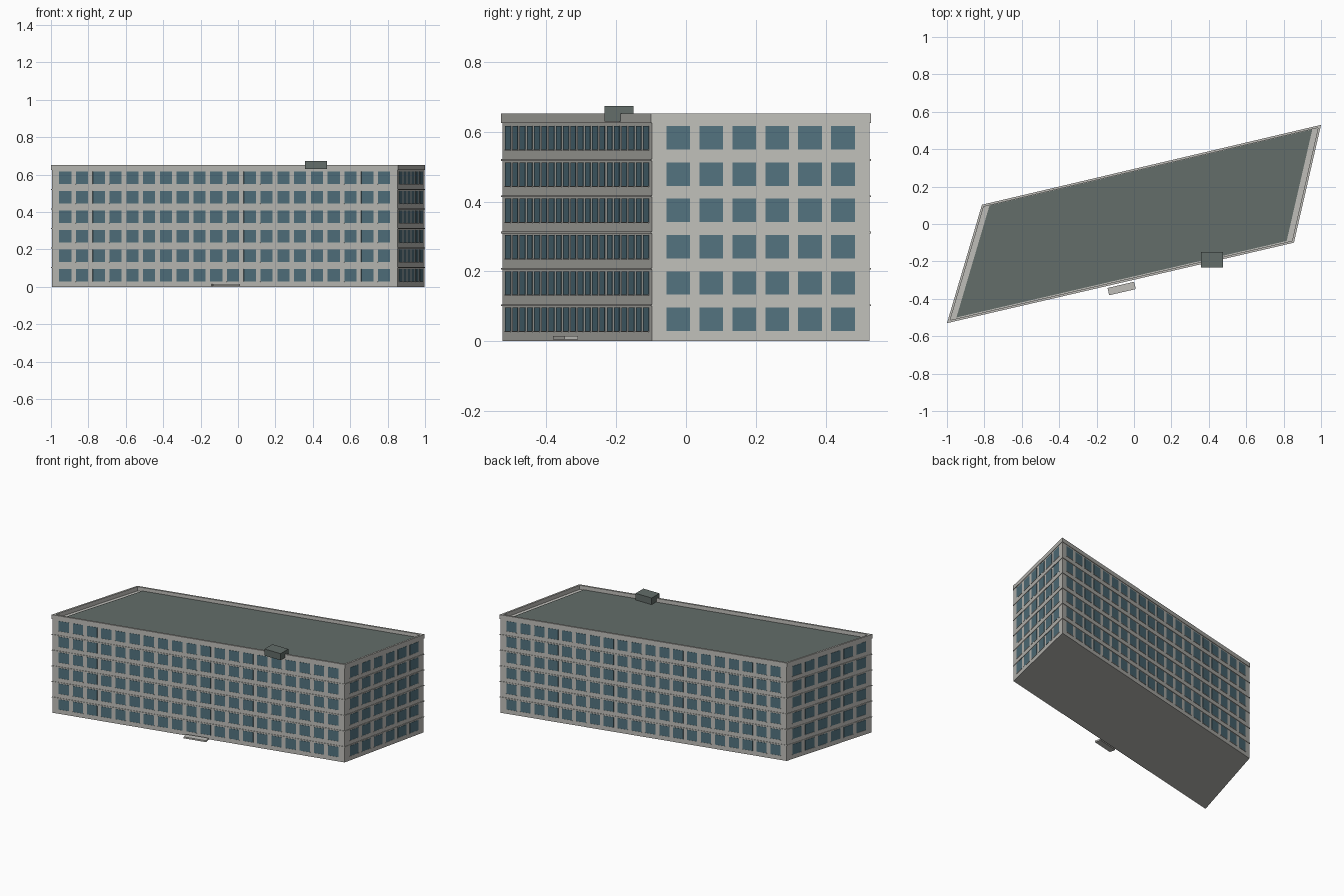
import bpy
import bmesh
from mathutils import Vector, Matrix

cube = bpy.data.objects.get("Cube")
if cube:
    bpy.data.objects.remove(cube, do_unlink=True)


def material(name, rgb):
    m = bpy.data.materials.new(name)
    m.use_nodes = True
    m.diffuse_color = (*rgb, 1)
    bsdf = next(n for n in m.node_tree.nodes if n.type == 'BSDF_PRINCIPLED')
    bsdf.inputs["Base Color"].default_value = (*rgb, 1)
    return m


WALL = material("pale grey concrete", (0.52, 0.515, 0.485))
ROOF = material("dark grey roofing", (0.125, 0.153, 0.142))
GLASS = material("blue grey glass", (0.085, 0.17, 0.21))

# Skewed footprint, counter-clockwise from the front left corner
FOOTPRINT = [Vector(p) for p in ((-1, -0.53), (0.855, -0.1), (1, 0.53), (-0.813, 0.103))]
FLOORS = 6
STOREY = 0.104


def finish(name, bm, mat):
    bmesh.ops.recalc_face_normals(bm, faces=bm.faces[:])
    mesh = bpy.data.meshes.new(name)
    bm.to_mesh(mesh)
    bm.free()
    mesh.materials.append(mat)
    ob = bpy.data.objects.new(name, mesh)
    bpy.context.collection.objects.link(ob)
    return ob


def inset(poly, sides):
    """Move each edge of the polygon inwards by its own distance."""
    lines = []
    for i, a in enumerate(poly):
        d = (poly[(i + 1) % len(poly)] - a).normalized()
        lines.append((a + Vector((-d.y, d.x)) * sides[i], d))
    out = []
    for i, (p, d) in enumerate(lines):
        q, e = lines[i - 1]
        t = (q - p).cross(e) / d.cross(e)
        out.append(p + d * t)
    return out


def prism(name, poly, z0, z1, mat):
    bm = bmesh.new()
    low = [bm.verts.new((p.x, p.y, z0)) for p in poly]
    face = bm.faces.new(low)
    top = bmesh.ops.extrude_face_region(bm, geom=[face])["geom"]
    moved = [v for v in top if isinstance(v, bmesh.types.BMVert)]
    bmesh.ops.translate(bm, verts=moved, vec=(0, 0, z1 - z0))
    return finish(name, bm, mat)


def ring(name, outer, inner, z0, z1, mat):
    bm = bmesh.new()
    loops = [[bm.verts.new((p.x, p.y, z)) for p in poly]
             for poly, z in ((outer, z0), (outer, z1), (inner, z1), (inner, z0))]
    n = len(outer)
    for k in range(4):
        a, b = loops[k], loops[(k + 1) % 4]
        for i in range(n):
            j = (i + 1) % n
            bm.faces.new((a[i], a[j], b[j], b[i]))
    return finish(name, bm, mat)


def add_box(bm, frame, centre, size):
    m = frame @ Matrix.Translation(centre) @ Matrix.Diagonal((*size, 1))
    bmesh.ops.create_cube(bm, size=1, matrix=m)


def wall_frame(a, b):
    """Local axes: x along the wall, y outwards, z up."""
    d = (b - a).normalized()
    m = Matrix(((d.x, d.y, 0, a.x), (d.y, -d.x, 0, a.y), (0, 0, 1, 0), (0, 0, 0, 1)))
    return m


# Main block with a parapet around the sunken roof
body = inset(FOOTPRINT, [0.003] * 4)
parapet_inner = inset(FOOTPRINT, [0.012] * 4)
prism("main_block", body, 0, 0.625, WALL)
ring("parapet", FOOTPRINT, parapet_inner, 0.625, 0.652, WALL)
roof_edge = inset(FOOTPRINT, [0.018, 0.04, 0.013, 0.04])
prism("roof_covering", roof_edge, 0.624, 0.63, ROOF)

# Thin ledge above every storey
for floor in range(1, FLOORS):
    z = floor * STOREY
    ring(f"floor_ledge_{floor}", FOOTPRINT, inset(body, [0.004] * 4), z - 0.003, z + 0.002, WALL)

# Windows and sills on all four walls
names = ("front", "right_end", "back", "left_end")
for i, columns in enumerate((20, 6, 20, 6)):
    a, b = body[i], body[(i + 1) % 4]
    length = (b - a).length
    pitch = length / (columns + 0.6)
    width = pitch * 0.72
    frame = wall_frame(a, b)
    panes, sills = bmesh.new(), bmesh.new()
    for c in range(columns):
        x = length / 2 + (c - (columns - 1) / 2) * pitch
        for floor in range(FLOORS):
            z = 0.063 + floor * STOREY
            add_box(panes, frame, (x, 0, z), (width, 0.003, 0.067))
            add_box(sills, frame, (x, 0, z - 0.035), (width + 0.003, 0.005, 0.003))
    finish(names[i] + "_windows", panes, GLASS)
    finish(names[i] + "_window_sills", sills, WALL)

# Plant box on the roof edge
box = bmesh.new()
add_box(box, Matrix(), (0.417, -0.192, 0.652), (0.118, 0.082, 0.044))
finish("roof_plant_box", box, ROOF)

# Entrance slab in front of the long wall
slab = bmesh.new()
turn = wall_frame(body[0], body[1]).to_3x3().to_4x4()
add_box(slab, Matrix.Translation((-0.066, -0.345, 0.01)) @ turn, (0, 0, 0), (0.146, 0.04, 0.01))
finish("entrance_slab", slab, WALL)
